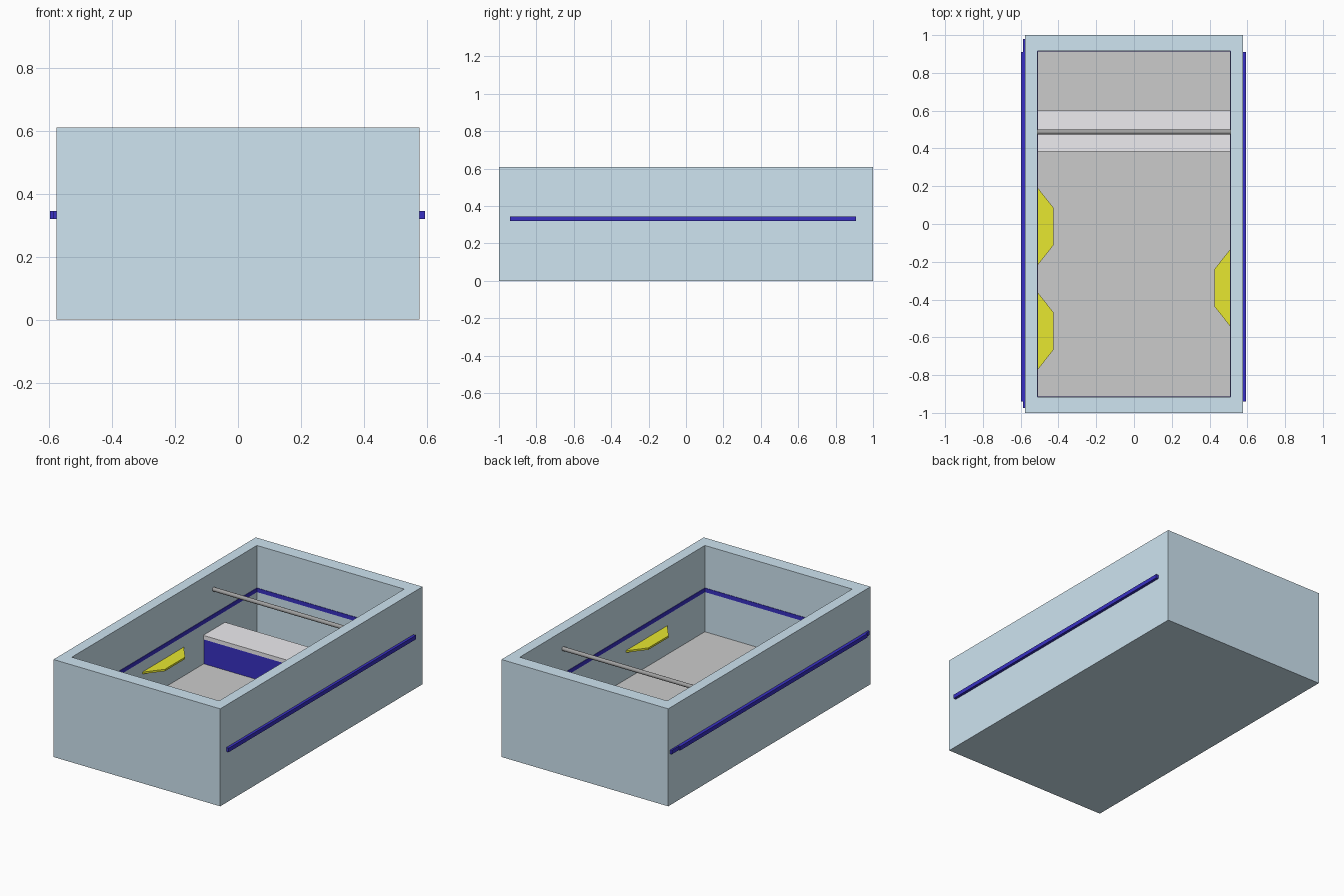
import bpy, bmesh
from math import pi

if "Cube" in bpy.data.objects:
    bpy.data.objects.remove(bpy.data.objects["Cube"])


def material(name, rgb):
    m = bpy.data.materials.new(name)
    m.diffuse_color = (*rgb, 1)
    m.use_nodes = True
    m.node_tree.nodes["Principled BSDF"].inputs["Base Color"].default_value = m.diffuse_color
    return m


PALE = material("pale_blue", (0.62, 0.78, 0.88))
NAVY = material("navy", (0.04, 0.03, 0.55))
YELLOW = material("yellow", (0.8, 0.8, 0.03))
WHITE = material("off_white", (0.85, 0.84, 0.87))
DARK = material("dark_grey", (0.35, 0.35, 0.35))

W, H = 0.577, 0.61            # outer half width, height
IX, IY = 0.51, 0.915          # inner half sizes
FLOOR = 0.07


def finish(bm, name, mat=None):
    bmesh.ops.recalc_face_normals(bm, faces=bm.faces)
    me = bpy.data.meshes.new(name)
    bm.to_mesh(me)
    bm.free()
    ob = bpy.data.objects.new(name, me)
    bpy.context.collection.objects.link(ob)
    if mat:
        me.materials.append(mat)
    return ob


def box_bm(x, y, z):
    bm = bmesh.new()
    bmesh.ops.create_cube(bm, size=1)
    for v in bm.verts:
        v.co = [a[0] + (c + 0.5) * (a[1] - a[0]) for a, c in zip((x, y, z), v.co)]
    return bm


def box(name, x, y, z, mat=None):
    return finish(box_bm(x, y, z), name, mat)


def prism(name, outline, z0, z1, mat):
    bm = bmesh.new()
    face = bm.faces.new([bm.verts.new((x, y, z0)) for x, y in outline])
    ext = bmesh.ops.extrude_face_region(bm, geom=[face])["geom"]
    for v in ext:
        if isinstance(v, bmesh.types.BMVert):
            v.co.z = z1
    return finish(bm, name, mat)


# Open tray: inset the top face and push it down
bm = box_bm((-W, W), (-1, 1), (0, H))
top = max(bm.faces, key=lambda f: f.calc_center_median().z)
bmesh.ops.inset_region(bm, faces=[top], thickness=0.05)
for v in top.verts:
    v.co.x = IX if v.co.x > 0 else -IX
    v.co.y = IY if v.co.y > 0 else -IY
ext = bmesh.ops.extrude_face_region(bm, geom=[top])["geom"]
bmesh.ops.delete(bm, geom=[top], context='FACES_ONLY')
for v in ext:
    if isinstance(v, bmesh.types.BMVert):
        v.co.z = FLOOR - 0.01
finish(bm, "tray", PALE)

# Grey floor panel
box("floor_panel", (-IX, IX), (-IY, IY), (FLOOR - 0.01, FLOOR))

# Blue stripes outside and around the inner walls
SZ = (0.32, 0.345)
T = 0.003
box("outer_stripe_right", (W, 0.594), (-0.94, 0.91), SZ, NAVY)
box("outer_stripe_left", (-0.597, -W), (-0.94, 0.91), SZ, NAVY)
box("outer_stripe_left_long", (-0.588, -W), (-0.975, 0.98), SZ, NAVY)
for s, side in ((-1, "left"), (1, "right")):
    box("inner_stripe_" + side, sorted((s * IX, s * (IX - T))), (-IY, IY), SZ, NAVY)
for s, side in ((-1, "front"), (1, "back")):
    box("inner_stripe_" + side, (-IX, IX), sorted((s * IY, s * (IY - T))), SZ, NAVY)

# Bench across the tray
box("bench_base", (-IX, IX), (0.39, 0.60), (FLOOR, 0.225), NAVY)
box("bench_top", (-IX, IX), (0.385, 0.60), (0.225, 0.25), WHITE)

# Round bar above the bench
bpy.ops.mesh.primitive_cylinder_add(vertices=24, radius=0.0125, depth=2 * IX + 0.02,
                                    location=(0, 0.487, 0.5), rotation=(0, pi / 2, 0))
bar = bpy.context.object
bar.name = "cross_bar"
bar.data.materials.append(DARK)
bpy.ops.object.shade_smooth_by_angle()

# Thin wall shelves with tapered ends
for name, s, y in (("shelf_left_back", -1, -0.013), ("shelf_left_front", -1, -0.567),
                   ("shelf_right", 1, -0.338)):
    prism(name, [(s * IX, y - 0.205), (s * 0.427, y - 0.1),
                 (s * 0.427, y + 0.1), (s * IX, y + 0.205)], 0.238, 0.25, YELLOW)
